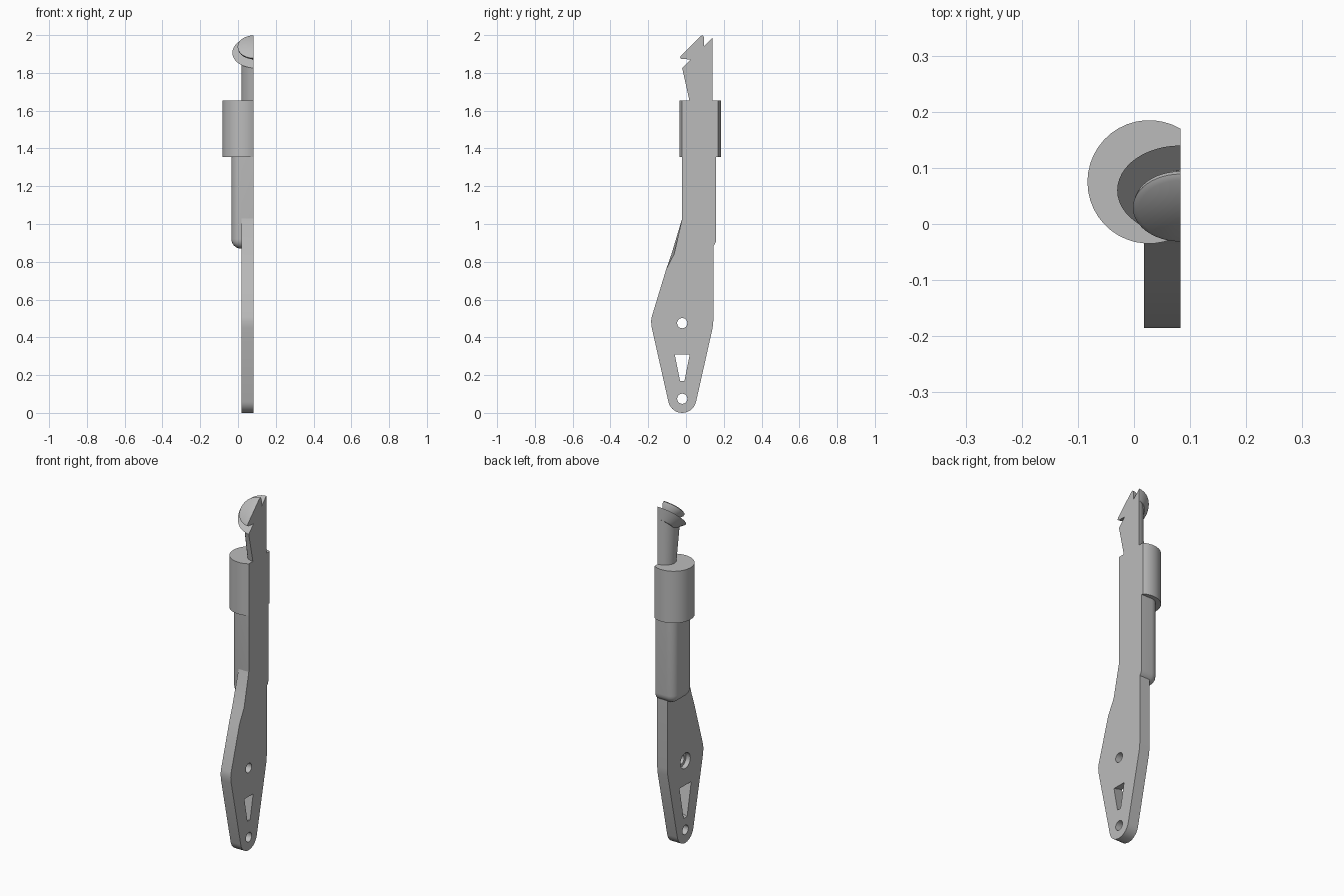
import bpy, bmesh, math
from mathutils import Vector

if "Cube" in bpy.data.objects:
    bpy.data.objects.remove(bpy.data.objects["Cube"], do_unlink=True)

grey = bpy.data.materials.new("plain_grey")
grey.use_nodes = True
colour = (0.5, 0.5, 0.5, 1)
grey.diffuse_color = colour
grey.node_tree.nodes["Principled BSDF"].inputs["Base Color"].default_value = colour

CUT = 0.083      # the flat side of every part lies on this x
INNER = 0.018    # inner face of the blade plate


def finish(name, bm):
    bmesh.ops.recalc_face_normals(bm, faces=bm.faces)
    mesh = bpy.data.meshes.new(name)
    bm.to_mesh(mesh)
    bm.free()
    obj = bpy.data.objects.new(name, mesh)
    bpy.context.collection.objects.link(obj)
    mesh.materials.append(grey)
    return obj


def loft(name, rings):
    """Skin matching closed rings and cap both ends."""
    bm = bmesh.new()
    loops = [[bm.verts.new(p) for p in ring] for ring in rings]
    for a, b in zip(loops, loops[1:]):
        for i in range(len(a)):
            j = (i + 1) % len(a)
            bm.faces.new((a[i], a[j], b[j], b[i]))
    bm.faces.new(loops[0])
    bm.faces.new(loops[-1])
    return finish(name, bm)


def arc(cx, cy, rx, ry, start, end, steps):
    angles = [math.radians(start + (end - start) * i / steps) for i in range(steps + 1)]
    return [(cx + rx * math.cos(a), cy + ry * math.sin(a)) for a in angles]


def select(obj):
    bpy.ops.object.select_all(action="DESELECT")
    obj.select_set(True)
    bpy.context.view_layer.objects.active = obj


def smooth(obj):
    select(obj)
    bpy.ops.object.shade_smooth_by_angle(angle=math.radians(32))


def cut(obj, cutter):
    mod = obj.modifiers.new("hole", "BOOLEAN")
    mod.operation = "DIFFERENCE"
    mod.solver = "EXACT"
    mod.object = cutter
    cutter.hide_render = True
    select(obj)
    bpy.ops.object.modifier_apply(modifier=mod.name)
    bpy.data.objects.remove(cutter, do_unlink=True)


# Lower plate: side outline in y, z, with a shallow hollow in the flat side's front edge
hollow = (-0.077, 0.84)
outline = [(-0.02, 1.03), hollow, (-0.105, 0.76), (-0.181, 0.51), (-0.185, 0.485), (-0.181, 0.45)]
outline += arc(-0.02, 0.075, 0.075, 0.075, 193, 347, 14)
outline += [(0.141, 0.45), (0.145, 0.49), (0.145, 1.0)]
face = [(y + 0.014, z) if (y, z) == hollow else (y, z) for y, z in outline]
plate = loft("lower_plate", [[(INNER, y, z) for y, z in outline],
                             [(CUT, y, z) for y, z in face]])


# Holes through the plate
def round_hole(z, radius, x0, x1):
    ring = arc(-0.02, z, radius, radius, 0, 345, 23)
    cut(plate, loft("hole_cutter", [[(x, *p) for p in ring] for x in (x0, x1)]))


round_hole(0.475, 0.027, -0.1, 0.2)
round_hole(0.075, 0.027, -0.1, 0.2)
round_hole(0.475, 0.045, -0.1, 0.045)

# Tapered window, wider on the inner side
window = [(-0.04, 0.07), (0.04, 0.07), (0.012, -0.07), (-0.012, -0.07)]
cut(plate, loft("window_cutter", [
    [(x, -0.02 + y * s, 0.24 + z * s) for y, z in window]
    for x, s in ((0.003, 1.42), (0.098, 0.92))]))
smooth(plate)

# Shaft: a block with rounded inner and bottom edges
bm = bmesh.new()
bmesh.ops.create_cube(bm, size=1)
low, high = Vector((-0.035, -0.02, 0.87)), Vector((CUT, 0.16, 1.654))
for v in bm.verts:
    v.co = [low[i] if v.co[i] < 0 else high[i] for i in range(3)]
rounded = [e for e in bm.edges
           if not all(v.co.x > 0 for v in e.verts) and not all(v.co.z > 1 for v in e.verts)]
rounded = [e for e in rounded
           if all(v.co.x < 0 for v in e.verts) or all(v.co.z < 1 for v in e.verts)]
bmesh.ops.bevel(bm, geom=rounded, offset=0.05, segments=6, profile=0.5, affect="EDGES")
smooth(finish("shaft", bm))

# Collar: round sleeve sliced by the flat side
half = math.degrees(math.acos((CUT - 0.027) / 0.11))
sleeve = arc(0.027, 0.075, 0.11, 0.11, half, 360 - half, 28)
smooth(loft("collar", [[(x, y, z) for x, y in sleeve] for z in (1.355, 1.655)]))

# Neck: half-oval column leaning forward, its top sliced at a slant
foot = arc(CUT, 0.08, 0.065, 0.06, 90, 270, 20)
crown = arc(CUT, 0.06, 0.065, 0.08, 90, 270, 20)
smooth(loft("neck", [[(x, y, 1.645) for x, y in foot],
                     [(x, y, 1.845 + y) for x, y in crown]]))

# Head: slanted half-round flange, groove and cap turned about one axis
centre = Vector((CUT, 0.06, 1.907))
axis = Vector((0, -1, 1)).normalized()
slope = Vector((0, 1, 1)).normalized()
profile = [(-0.05, 0.063), (0, 0.113), (0, 0.05), (0.035, 0.083), (0.044, 0.085), (0.05, 0.075)]
rings = []
for along, radius in profile:
    ring = arc(0, 0, radius, radius, 90, 270, 24)
    rings.append([centre + axis * along + slope * v + Vector((u, 0, 0)) for u, v in ring])
smooth(loft("head", rings))
